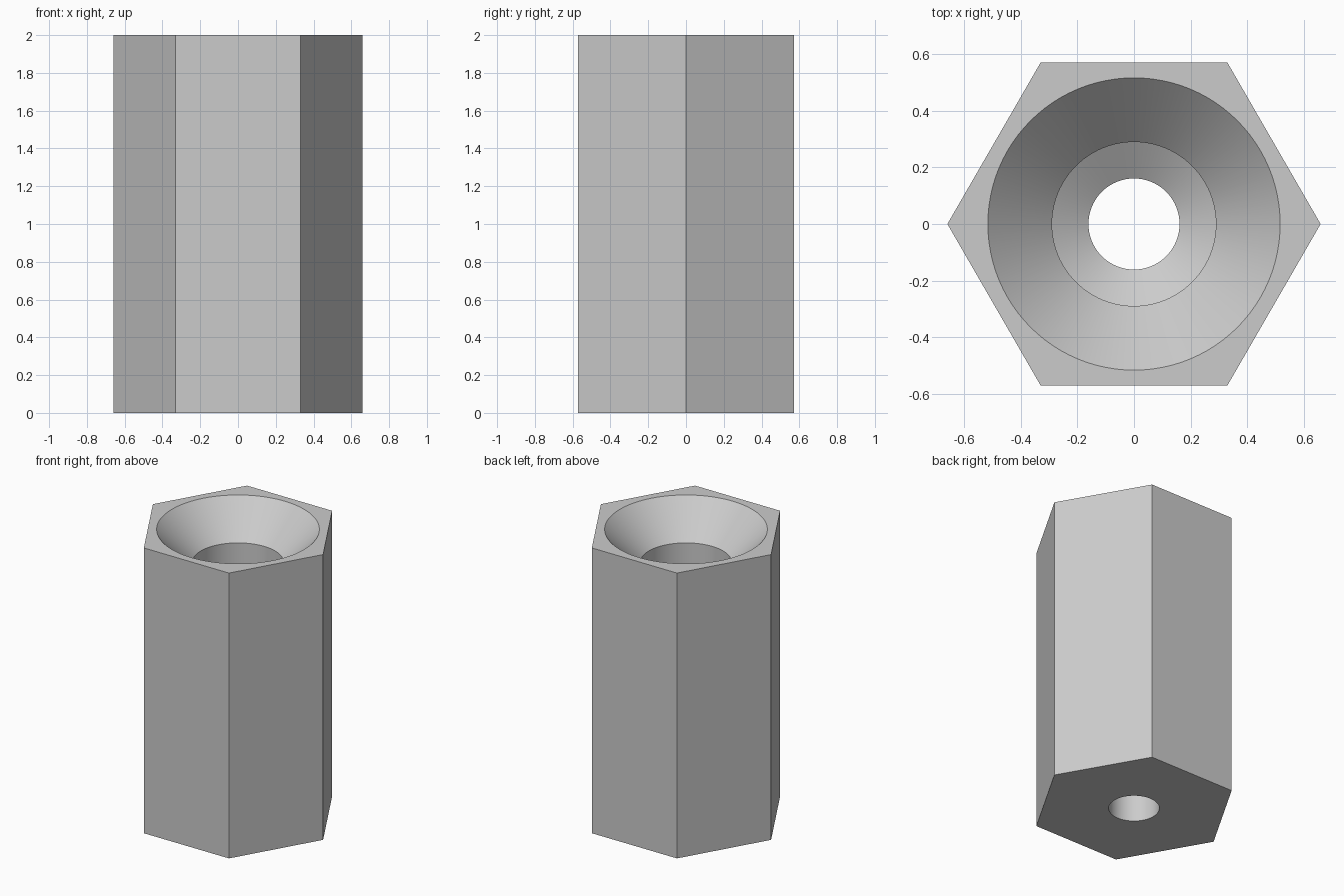
import bpy, bmesh, math

cube = bpy.data.objects.get("Cube")
if cube:
    bpy.data.objects.remove(cube, do_unlink=True)

HEX_RADIUS = 0.66
HEIGHT = 2.0
SEGMENTS = 96

# Plain grey metal
metal = bpy.data.materials.new("grey metal")
metal.use_nodes = True
grey = (0.6, 0.6, 0.6, 1)
metal.diffuse_color = grey
metal.node_tree.nodes["Principled BSDF"].inputs["Base Color"].default_value = grey

# Bore profile (radius, height): countersink, wide bore, drill shoulder, narrow bore
bore = [(0.517, HEIGHT), (0.29, 1.77), (0.29, 0.9), (0.161, 0.82), (0.161, 0.0)]

bm = bmesh.new()


def ring(radius, z, count):
    """Closed loop of vertices around the z axis."""
    step = math.tau / count
    return [bm.verts.new((radius * math.cos(i * step), radius * math.sin(i * step), z))
            for i in range(count)]


def bridge(upper, lower, smooth):
    """Quads between two equal loops."""
    n = len(upper)
    for i in range(n):
        j = (i + 1) % n
        bm.faces.new((upper[i], upper[j], lower[j], lower[i])).smooth = smooth


def cap(outer, inner):
    """Flat annular face set between the hexagon and a round hole."""
    per_side = len(inner) // len(outer)
    for k, corner in enumerate(outer):
        following = outer[(k + 1) % len(outer)]
        arc = [inner[(k * per_side + i) % len(inner)] for i in range(per_side + 1)]
        bm.faces.new([corner, following] + arc[::-1])


# Hexagonal body
hex_top = ring(HEX_RADIUS, HEIGHT, 6)
hex_bottom = ring(HEX_RADIUS, 0, 6)
bridge(hex_top, hex_bottom, False)

# Stepped bore through the body
loops = [ring(r, z, SEGMENTS) for r, z in bore]
for upper, lower in zip(loops, loops[1:]):
    bridge(upper, lower, True)

# End faces
cap(hex_top, loops[0])
cap(hex_bottom, loops[-1])

bmesh.ops.recalc_face_normals(bm, faces=bm.faces)
# Crisp edges between the bore steps and around the end faces
for edge in bm.edges:
    edge.smooth = edge.calc_face_angle(0) < math.radians(20)

mesh = bpy.data.meshes.new("hex_spacer")
bm.to_mesh(mesh)
bm.free()
mesh.materials.append(metal)
spacer = bpy.data.objects.new("hex_spacer", mesh)
bpy.context.collection.objects.link(spacer)
